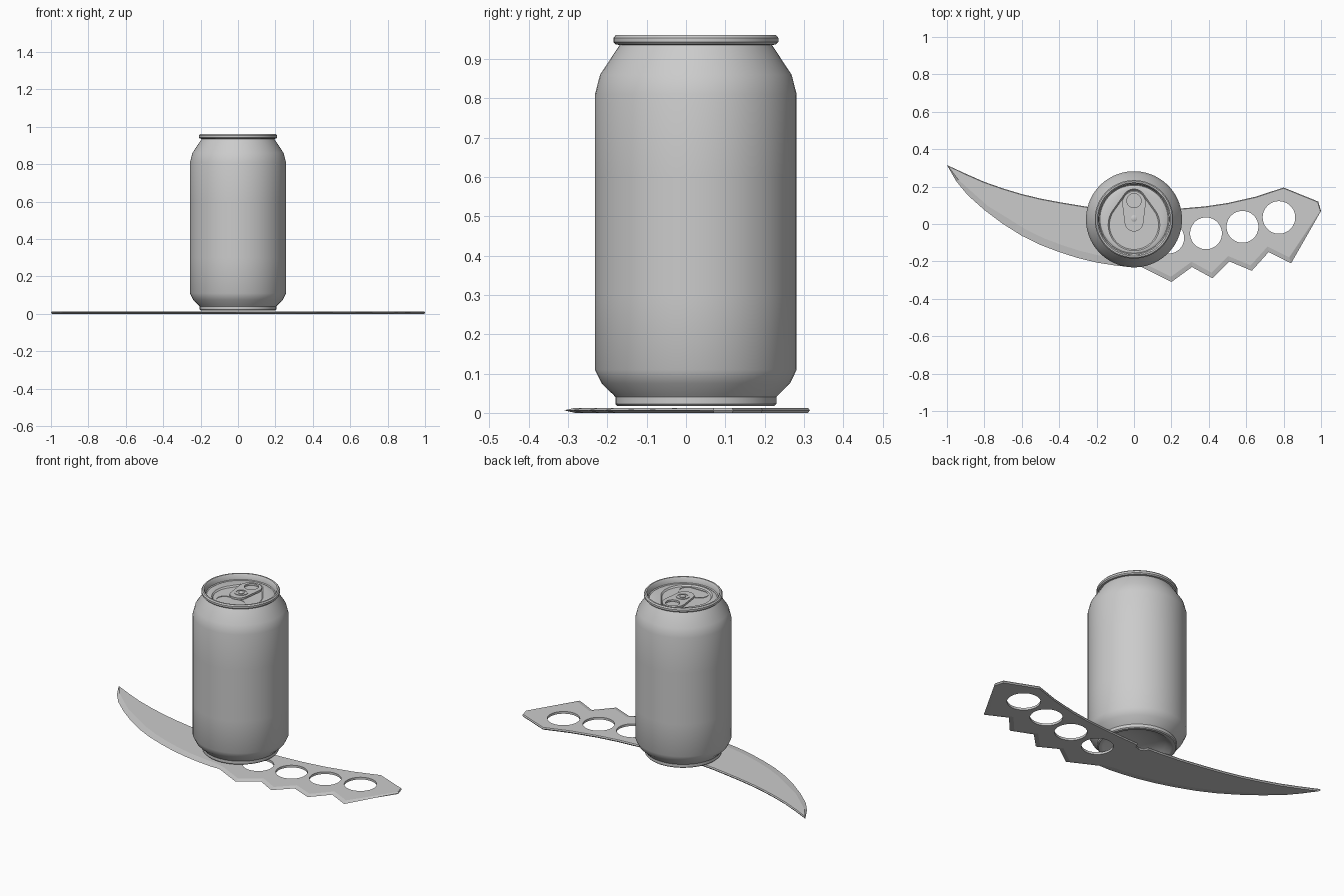
import bpy, bmesh, math
from mathutils import Vector

if "Cube" in bpy.data.objects:
    bpy.data.objects.remove(bpy.data.objects["Cube"])

SEG = 64
CY = 0.025  # can centre in y

grey = bpy.data.materials.new("plain grey")
grey.diffuse_color = (0.6, 0.6, 0.6, 1)
grey.use_nodes = True
grey.node_tree.nodes["Principled BSDF"].inputs["Base Color"].default_value = grey.diffuse_color


def hull(circles, z):
    """Outline around one or more circles (x, y, r), sampled by normal direction."""
    pts = []
    for i in range(SEG):
        a = 2 * math.pi * (i + 0.5) / SEG
        n = (math.cos(a), math.sin(a))
        x, y, r = max(circles, key=lambda c: c[0] * n[0] + c[1] * n[1] + c[2])
        pts.append((x + r * n[0], y + r * n[1], z))
    return pts


def loft(name, loops, wrap=False, angle=35):
    """Skin matching loops; cap the ends or wrap round into a ring."""
    bm = bmesh.new()
    rings = [[bm.verts.new(p) for p in loop] for loop in loops]
    pairs = list(zip(rings, rings[1:]))
    if wrap:
        pairs.append((rings[-1], rings[0]))
    for a, b in pairs:
        n = len(a)
        for i in range(n):
            j = (i + 1) % n
            bm.faces.new((a[i], a[j], b[j], b[i]))
    if not wrap:
        bm.faces.new(rings[0][::-1])
        bm.faces.new(rings[-1])
    bmesh.ops.recalc_face_normals(bm, faces=bm.faces)
    me = bpy.data.meshes.new(name)
    bm.to_mesh(me)
    bm.free()
    me.materials.append(grey)
    me.shade_smooth()
    me.set_sharp_from_angle(angle=math.radians(angle))
    ob = bpy.data.objects.new(name, me)
    bpy.context.collection.objects.link(ob)
    return ob


def ring(name, outer, inner, z0, z1):
    return loft(name, [hull(outer, z0), hull(outer, z1), hull(inner, z1), hull(inner, z0)], True)


# can body: domed base, shoulders, rolled rim and lid with a teardrop recess
profile = [(0.03, 0.07), (0.10, 0.062), (0.15, 0.045), (0.178, 0.022), (0.185, 0.018),
           (0.2, 0.018), (0.205, 0.023), (0.205, 0.04), (0.209, 0.045), (0.24, 0.075),
           (0.257, 0.11), (0.257, 0.30), (0.257, 0.60), (0.257, 0.81), (0.244, 0.86),
           (0.194, 0.936), (0.204, 0.937), (0.21, 0.943), (0.21, 0.954), (0.204, 0.961),
           (0.196, 0.961), (0.191, 0.955), (0.187, 0.93), (0.182, 0.926), (0.176, 0.93)]
loops = [hull([(0, CY, r)], z) for r, z in profile]
loops.append(hull([(0, -0.005, 0.138), (0, 0.125, 0.062)], 0.93))
loops.append(hull([(0, -0.005, 0.131), (0, 0.125, 0.055)], 0.922))
loft("can_body", loops)

# pull tab, rivet and mouth score
ring("pull_tab", [(0, 0.112, 0.063), (0, 0.01, 0.05)], [(0, 0.125, 0.038)], 0.926, 0.937)
ring("rivet_ring", [(0, 0.03, 0.036)], [(0, 0.03, 0.029)], 0.935, 0.94)
loft("rivet", [hull([(0, 0.03, r)], z) for r, z in ((0.017, 0.93), (0.017, 0.941), (0.012, 0.944))])
ring("mouth_score", [(-0.04, -0.07, 0.048), (0.04, -0.07, 0.048)],
     [(-0.04, -0.07, 0.043), (0.04, -0.07, 0.043)], 0.92, 0.925)

# knife outline, counter-clockwise: (points, width of bevel)
sections = [
    ([(-1.0, 0.315)], 0.004),
    ([(-0.95, 0.228)], 0.014),
    ([(-0.89, 0.155), (-0.8, 0.075)], 0.028),
    ([(-0.7, 0.0), (-0.6, -0.063), (-0.5, -0.112), (-0.4, -0.15), (-0.3, -0.182),
      (-0.2, -0.206), (-0.1, -0.222), (-0.02, -0.23)], 0.04),
    ([(0.04, -0.23), (0.2, -0.31), (0.31, -0.23), (0.42, -0.29), (0.51, -0.2),
      (0.63, -0.25), (0.72, -0.15), (0.84, -0.21)], 0.024),
    ([(1.0, 0.07), (0.985, 0.12), (0.8, 0.195), (0.65, 0.146), (0.5, 0.112), (0.38, 0.094),
      (0.25, 0.083), (0.12, 0.076), (0.035, 0.073), (0.025, 0.052), (0.0, 0.042),
      (-0.025, 0.052), (-0.035, 0.073), (-0.12, 0.079), (-0.25, 0.092), (-0.4, 0.117),
      (-0.5, 0.136), (-0.6, 0.16), (-0.7, 0.19), (-0.8, 0.225), (-0.9, 0.269)], 0.004),
]
outline = [(Vector(p), w) for pts, w in sections for p in pts]
edge, inner = [p for p, w in outline], []
for i, (p, w) in enumerate(outline):
    d0 = (p - edge[i - 1]).normalized()
    d1 = (edge[(i + 1) % len(edge)] - p).normalized()
    n0, n1 = Vector((-d0.y, d0.x)), Vector((-d1.y, d1.x))
    inner.append(p + (n0 + n1) * w / max(1 + n0.dot(n1), 0.35))
knife = loft("knuckle_knife", [[(p.x, p.y, 0.0) for p in inner],
                               [(p.x, p.y, 0.0065) for p in edge],
                               [(p.x, p.y, 0.013) for p in inner]], angle=8)

# finger holes
for x, y, r in [(0.185, -0.075, 0.083), (0.385, -0.05, 0.085),
                (0.58, -0.015, 0.085), (0.775, 0.035, 0.087)]:
    cutter = loft("hole_cutter", [hull([(x, y, r)], z) for z in (-0.05, 0.05)])
    cutter.hide_render = True
    cutter.hide_set(True)
    mod = knife.modifiers.new("finger_hole", 'BOOLEAN')
    mod.operation, mod.object, mod.solver = 'DIFFERENCE', cutter, 'EXACT'

# bake the holes and drop the cutters
bpy.context.view_layer.update()
deps = bpy.context.evaluated_depsgraph_get()
cut = bpy.data.meshes.new_from_object(knife.evaluated_get(deps))
knife.modifiers.clear()
knife.data = cut
cut.set_sharp_from_angle(angle=math.radians(8))
for ob in [o for o in bpy.data.objects if o.name.startswith("hole_cutter")]:
    bpy.data.objects.remove(ob)
